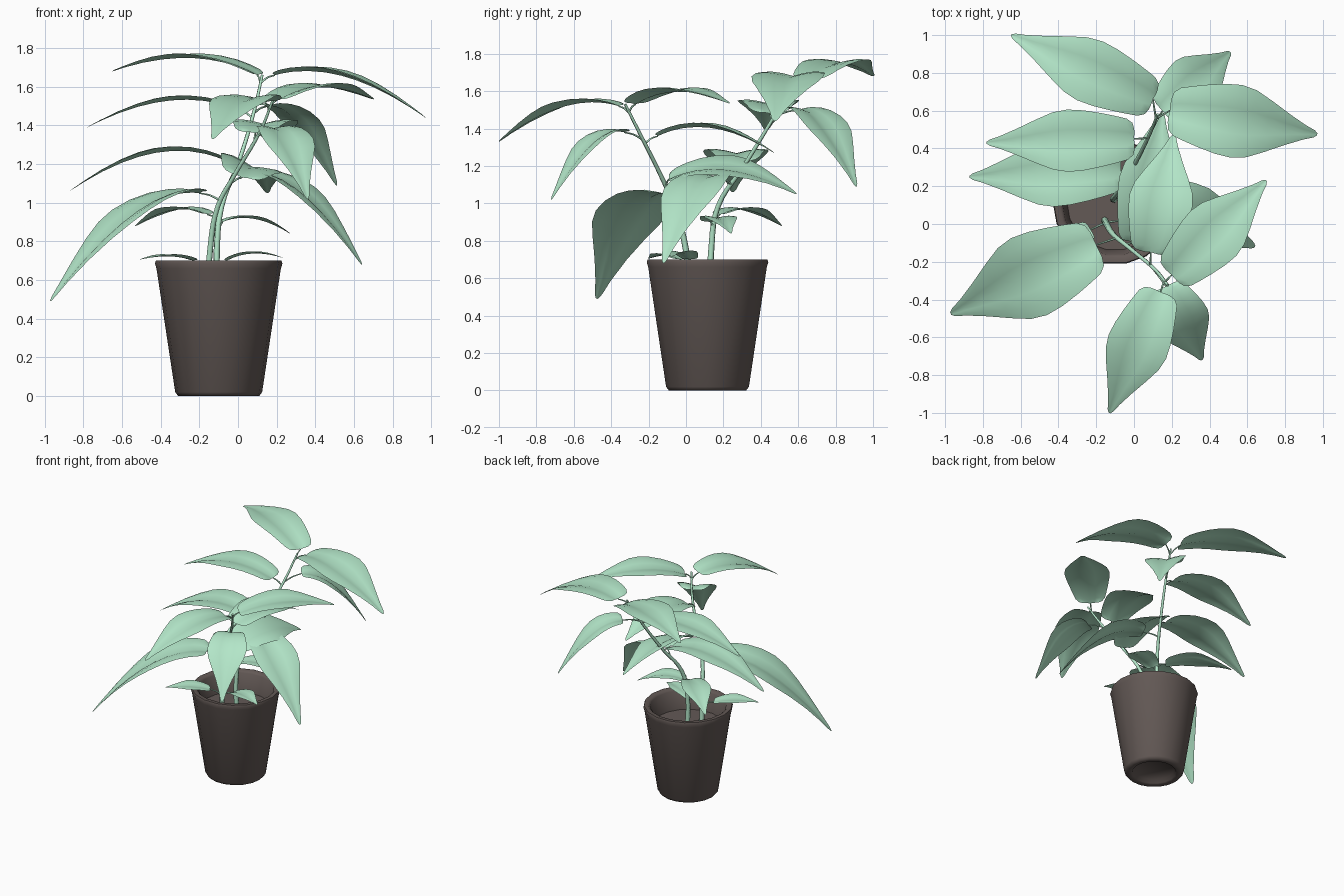
import bpy, bmesh, math
from mathutils import Vector, Matrix

if "Cube" in bpy.data.objects:
    bpy.data.objects.remove(bpy.data.objects["Cube"])


def material(name, color):
    m = bpy.data.materials.new(name)
    m.diffuse_color = (*color, 1)
    m.use_nodes = True
    m.node_tree.nodes["Principled BSDF"].inputs["Base Color"].default_value = m.diffuse_color
    return m


GREEN = material("leaf_green", (0.45, 0.79, 0.58))
BROWN = material("pot_brown", (0.125, 0.10, 0.092))


def finish(bm, name, mat, angle=40):
    me = bpy.data.meshes.new(name)
    bm.to_mesh(me)
    bm.free()
    ob = bpy.data.objects.new(name, me)
    bpy.context.collection.objects.link(ob)
    me.materials.append(mat)
    bpy.ops.object.select_all(action='DESELECT')
    ob.select_set(True)
    bpy.context.view_layer.objects.active = ob
    bpy.ops.object.shade_smooth_by_angle(angle=math.radians(angle))
    return ob


# Pot: spun profile with recessed foot, rounded rim and soil level inside
profile = [(0, .03), (.15, .03), (.165, .005), (.18, 0), (.21, 0), (.225, .02), (.322, .66),
           (.33, .685), (.325, .70), (.295, .70), (.28, .685), (.255, .54), (0, .54)]
bm = bmesh.new()
vs = [bm.verts.new((r, 0, z)) for r, z in profile]
es = [bm.edges.new(p) for p in zip(vs, vs[1:])]
bmesh.ops.spin(bm, geom=vs + es, axis=(0, 0, 1), cent=(0, 0, 0),
               angle=math.tau, steps=18, use_duplicate=False)
bmesh.ops.remove_doubles(bm, verts=bm.verts, dist=.0005)
bmesh.ops.recalc_face_normals(bm, faces=bm.faces)
bmesh.ops.translate(bm, verts=bm.verts, vec=(-.10, .115, 0))
finish(bm, "pot", BROWN, 60)


# Tapered tubes for stems and leaf stalks
def tube(name, pts, r0, r1):
    cu = bpy.data.curves.new(name, 'CURVE')
    cu.dimensions = '3D'
    cu.bevel_depth = 1
    cu.bevel_resolution = 1
    cu.resolution_u = 5
    cu.use_fill_caps = True
    sp = cu.splines.new('BEZIER')
    sp.bezier_points.add(len(pts) - 1)
    for i, (bp, p) in enumerate(zip(sp.bezier_points, pts)):
        bp.co = p
        bp.handle_left_type = bp.handle_right_type = 'AUTO'
        bp.radius = r0 + (r1 - r0) * i / (len(pts) - 1)
    cu.materials.append(GREEN)
    ob = bpy.data.objects.new(name, cu)
    bpy.context.collection.objects.link(ob)


BACK = [(-.105, .13, .53), (-.11, .135, .75), (-.085, .17, .98), (0, .31, 1.2),
        (.085, .48, 1.48), (.125, .58, 1.66)]
FRONT = [(-.155, .02, .53), (-.145, .0, .75), (-.105, -.06, .98), (-.02, -.13, 1.14),
         (.12, -.25, 1.38), (.18, -.325, 1.53)]
tube("back_stem", BACK, .019, .007)
tube("front_stem", FRONT, .019, .007)


def on_stem(stem, z):
    z = max(stem[0][2], min(z, stem[-1][2]))
    for a, b in zip(stem, stem[1:]):
        if z <= b[2]:
            return Vector(a).lerp(Vector(b), (z - a[2]) / (b[2] - a[2]))


# Leaf outline: (position along midrib, fraction of half width)
OUTLINE = [(0, .32), (.015, .52), (.06, .66), (.14, .75), (.25, .86), (.37, .96), (.48, 1),
           (.58, .92), (.69, .70), (.81, .43), (.92, .20), (.98, .10), (1, .03)]
# Cross-section: shallow gull-wing fold (side, height)
SECTION = [(-1, .12), (-.7, .14), (-.35, .09), (0, 0), (.35, .09), (.7, .14), (1, .12)]


def leaf(i, stem, base, tip, lift, width, roll=0):
    base, tip = Vector(base), Vector(tip)
    ctrl = base.lerp(tip, .43) + Vector((0, 0, 2 * lift))
    flat = Vector((tip.x - base.x, tip.y - base.y, 0)).normalized()
    side0 = flat.cross(Vector((0, 0, 1)))
    bm = bmesh.new()
    rows = []
    for t, w in OUTLINE:
        p = base * (1 - t) ** 2 + ctrl * 2 * t * (1 - t) + tip * t * t
        tan = ((ctrl - base) * (1 - t) + (tip - ctrl) * t).normalized()
        side = Matrix.Rotation(math.radians(roll), 3, tan) @ side0
        up = side.cross(tan)
        h = w * width / 2
        rows.append([bm.verts.new(p + side * s * h + up * u * h) for s, u in SECTION])
    for a, b in zip(rows, rows[1:]):
        for j in range(len(SECTION) - 1):
            bm.faces.new((a[j], a[j + 1], b[j + 1], b[j]))
    bmesh.ops.recalc_face_normals(bm, faces=bm.faces)
    if sum(f.normal.z for f in bm.faces) < 0:
        bmesh.ops.reverse_faces(bm, faces=bm.faces)
    finish(bm, f"leaf_{i:02d}", GREEN, 60)
    # stalk joins the stem a little below the blade
    start = on_stem(stem, base.z - .04)
    mid = start.lerp(base, .5) + Vector((0, 0, .008))
    tube(f"leaf_stalk_{i:02d}", [start, mid, base], .006, .004)


LEAVES = [
    # back stem, top to bottom
    (BACK, (.10, .66, 1.66), (-.65, 1.0, 1.68), .08, .34),
    (BACK, (.19, .60, 1.66), (.97, .475, 1.44), .095, .39),
    (BACK, (.15, .60, 1.50), (.51, .91, 1.09), .10, .31),
    (BACK, (.00, .45, 1.48), (-.78, .43, 1.39), .09, .33),
    (BACK, (-.07, .28, 1.22), (-.87, .25, 1.06), .11, .35),
    (BACK, (.05, .17, 1.14), (.64, -.12, .68), .13, .34),
    (BACK, (-.16, .18, .94), (-.53, .51, .88), .05, .21),
    (BACK, (-.08, .13, .90), (.27, .24, .84), .045, .19),
    # front stem, top to bottom
    (FRONT, (.20, -.27, 1.53), (.70, .23, 1.535), .065, .34),
    (FRONT, (.14, -.36, 1.52), (-.13, -1.0, 1.33), .085, .33),
    (FRONT, (.17, -.33, 1.38), (.36, -.72, 1.02), .10, .29),
    (FRONT, (.09, -.15, 1.36), (.21, .47, 1.27), .085, .34),
    (FRONT, (.02, -.09, 1.13), (.15, .59, 1.05), .09, .35, 18),
    (FRONT, (-.20, -.11, 1.05), (-.97, -.475, .49), .14, .45),
    (FRONT, (-.23, -.03, .70), (-.51, -.20, .705), .02, .17),
    (FRONT, (-.06, .02, .70), (.23, -.08, .715), .03, .16),
]
for i, args in enumerate(LEAVES, 1):
    leaf(i, *args)
